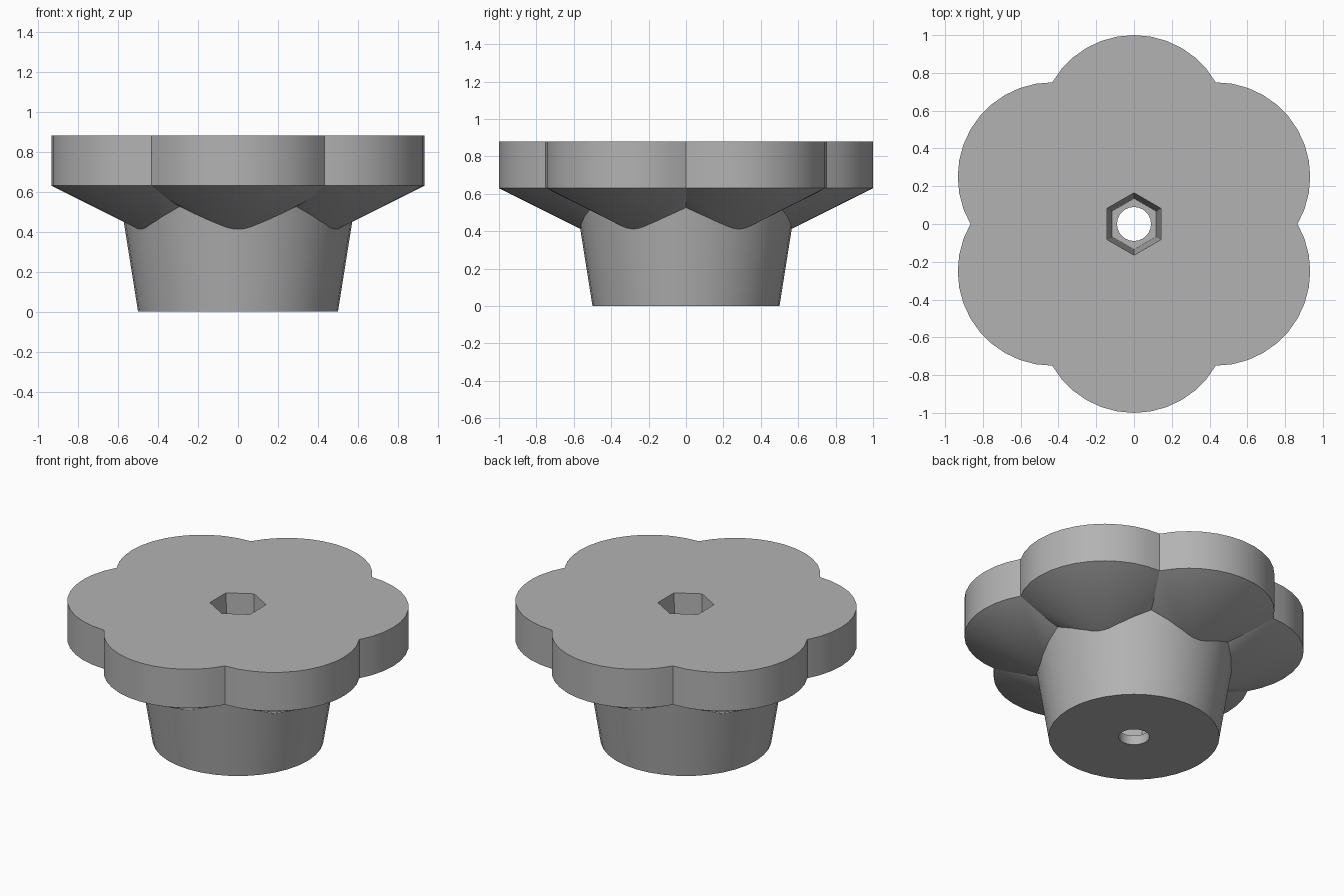
import bpy, bmesh
from math import cos, sin, tan, radians, pi
from mathutils import Matrix, Vector

if "Cube" in bpy.data.objects:
    bpy.data.objects.remove(bpy.data.objects["Cube"])

TOP, RIM, TIP, FLOOR = 0.88, 0.63, 0.38, 0.06   # main heights
LOBE = 0.5                                      # lobe radius and offset

grey = bpy.data.materials.new("plain_grey")
grey.use_nodes = True
colour = (0.45, 0.45, 0.45, 1)
grey.diffuse_color = colour
grey.node_tree.nodes["Principled BSDF"].inputs["Base Color"].default_value = colour


def ring(bm, radius, z, sides, turn=0.0):
    return [bm.verts.new((radius * cos(turn + 2 * pi * i / sides),
                          radius * sin(turn + 2 * pi * i / sides), z))
            for i in range(sides)]


def bridge(bm, low, high):
    for i in range(len(low)):
        j = (i + 1) % len(low)
        bm.faces.new((low[i], low[j], high[j], high[i]))


def fill_between(bm, outer, inner, up):
    edges = []
    for loop in (outer, inner):
        for a, b in zip(loop, loop[1:] + loop[:1]):
            edges.append(bm.edges.get((a, b)) or bm.edges.new((a, b)))
    made = bmesh.ops.triangle_fill(bm, edges=edges, use_beauty=True,
                                   normal=(0, 0, 1 if up else -1))
    for f in made["geom"]:
        if isinstance(f, bmesh.types.BMFace):
            f.normal_update()
            if (f.normal.z > 0) != up:
                f.normal_flip()


def finish(bm, name):
    mesh = bpy.data.meshes.new(name)
    bm.to_mesh(mesh)
    bm.free()
    mesh.materials.append(grey)
    obj = bpy.data.objects.new(name, mesh)
    bpy.context.collection.objects.link(obj)
    bpy.ops.object.select_all(action="DESELECT")
    obj.select_set(True)
    bpy.context.view_layer.objects.active = obj
    bpy.ops.object.shade_smooth_by_angle(angle=radians(20))
    return obj


# Six-lobed head with its flat top and hexagonal opening
bm = bmesh.new()
low, high = [], []
for k in range(6):
    spin = Matrix.Rotation(radians(30 + 60 * k), 3, "Z")
    for deg in range(-60, 60, 10):
        p = Vector((LOBE + LOBE * cos(radians(deg)), LOBE * sin(radians(deg)), 0))
        p = spin @ p
        low.append(bm.verts.new((p.x, p.y, RIM)))
        high.append(bm.verts.new((p.x, p.y, TOP)))
bridge(bm, low, high)
socket_top = ring(bm, 0.165, TOP, 6, pi / 2)
fill_between(bm, high, socket_top, True)

# Hexagonal socket, its floor and the round bore
socket_floor = ring(bm, 0.135, FLOOR, 6, pi / 2)
bridge(bm, socket_top, socket_floor)
bore_top = ring(bm, 0.09, FLOOR, 24)
fill_between(bm, socket_floor, bore_top, True)
bore_low = ring(bm, 0.09, 0, 24)
bridge(bm, bore_top, bore_low)
finish(bm, "lobed_head")

# Cones under the lobes, each trimmed where it meets its neighbours
bm = bmesh.new()
slope = (RIM - TIP) / LOBE
for k in range(6):
    spin = Matrix.Rotation(radians(30 + 60 * k), 3, "Z")
    tip = bm.verts.new(spin @ Vector((LOBE, 0, TIP)))
    edge = []
    for deg in range(-110, 111, 10):
        a = radians(deg)
        reach = LOBE
        if abs(deg) > 60:
            reach = LOBE * tan(pi / 6) / (sin(abs(a)) - tan(pi / 6) * cos(a))
        edge.append(bm.verts.new(spin @ Vector((
            LOBE + reach * cos(a), reach * sin(a), TIP + slope * reach))))
    for a, b in zip(edge, edge[1:]):
        bm.faces.new((tip, b, a))
bmesh.ops.remove_doubles(bm, verts=bm.verts, dist=0.0005)
finish(bm, "lobe_cones")

# Tapered hub with the bore opening in its base
bm = bmesh.new()
base = ring(bm, 0.5, 0, 36)
bridge(bm, base, ring(bm, 0.6, RIM, 36))
fill_between(bm, base, ring(bm, 0.09, 0, 24), False)
finish(bm, "hub")
